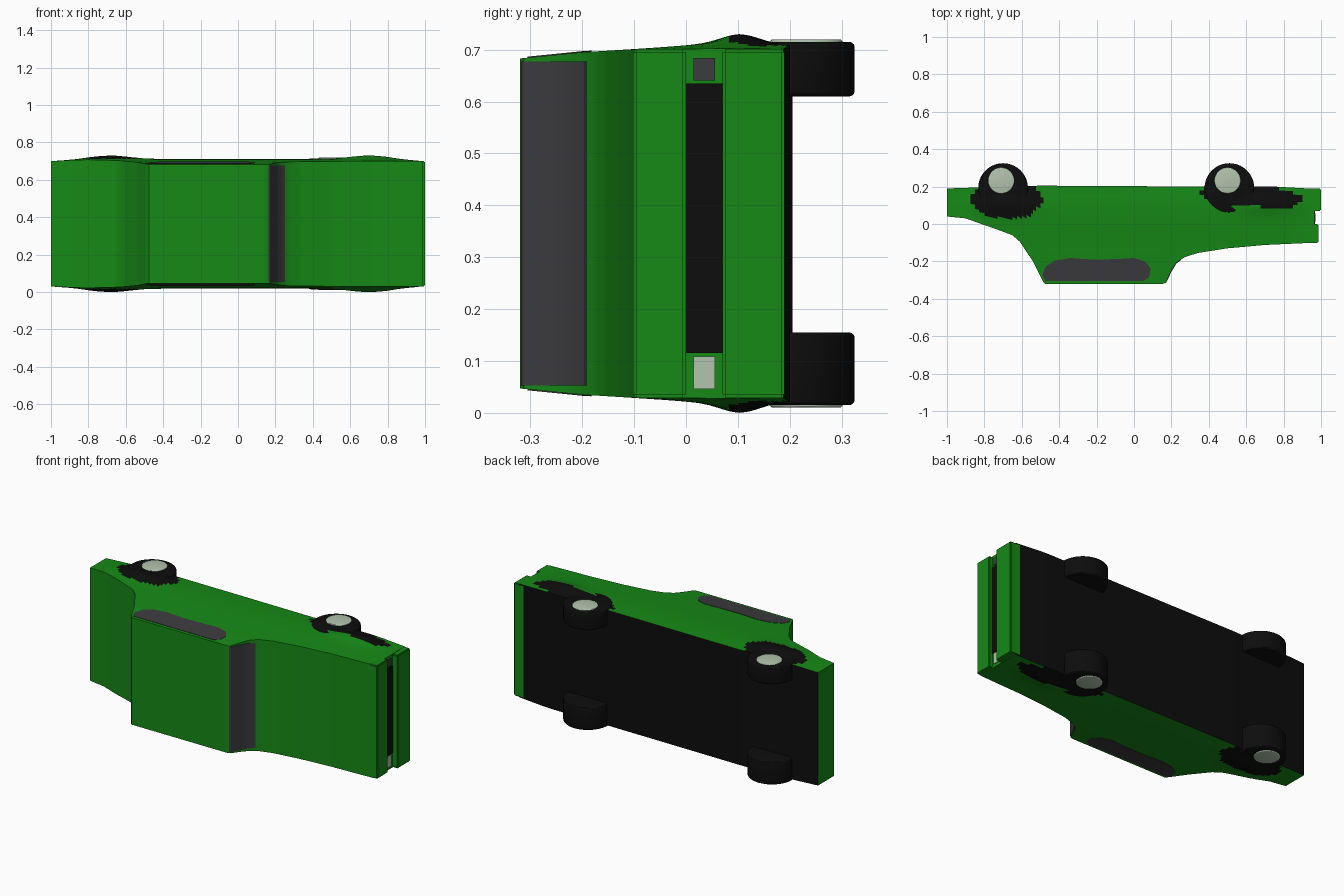
import bpy, bmesh, math

if "Cube" in bpy.data.objects:
    bpy.data.objects.remove(bpy.data.objects["Cube"])

ZC = 0.365  # the car lies on its side: roof towards -y, wheels towards +y


def material(name, r, g, b):
    m = bpy.data.materials.new(name)
    m.diffuse_color = (r, g, b, 1)
    m.use_nodes = True
    m.node_tree.nodes["Principled BSDF"].inputs["Base Color"].default_value = m.diffuse_color
    return m


GREEN = material("green_paint", 0.008, 0.25, 0.008)
BLACK = material("black_rubber", 0.004, 0.004, 0.004)
GLASS = material("grey_glass", 0.045, 0.045, 0.05)
PALE = material("pale_metal", 0.45, 0.55, 0.42)


def lerp(table, t):
    if t <= table[0][0]:
        return table[0][1]
    for (a, va), (b, vb) in zip(table, table[1:]):
        if t <= b:
            return va + (vb - va) * (t - a) / (b - a)
    return table[-1][1]


# Side outline: upper line, underside line, and half width by height
TOP = [(-1, 0.04), (-0.9, 0.03), (-0.83, 0.005), (-0.73, -0.03), (-0.65, -0.06),
       (-0.61, -0.095), (-0.54, -0.2), (-0.485, -0.31), (-0.475, -0.32), (0.155, -0.32),
       (0.17, -0.312), (0.2, -0.25), (0.225, -0.208), (0.27, -0.178), (0.34, -0.155),
       (0.5, -0.13), (0.7, -0.112), (0.965, -0.1)]
LOW = [(-1, 0.19), (-0.85, 0.195), (-0.5, 0.205), (0.4, 0.2), (0.75, 0.2), (0.965, 0.188)]
WIDE = [(-0.32, 0.318), (-0.2, 0.33), (-0.1, 0.336), (0.0, 0.343), (0.1, 0.347), (0.2, 0.342)]
ARCHES = [(-0.68, 0.13, 0.19, 0.10), (0.58, 0.16, 0.22, 0.065), (0.76, 0.13, 0.14, 0.05)]


def half_width(x, y):
    w = lerp(WIDE, y)
    w -= max(0, w - 0.335) * min(1, max(0, abs(x) - 0.8) / 0.2)
    bulge = max(math.exp(-((x - c) / 0.14) ** 2) for c in (-0.68, 0.7))
    return w + 0.018 * bulge * math.exp(-((y - 0.105) / 0.055) ** 2)


def in_arch(p):
    return any(((p.x - x) / rx) ** 2 + ((p.y - y) / ry) ** 2 < 1 for x, y, rx, ry in ARCHES)


def finish(name, bm, mats, angle=30):
    bmesh.ops.recalc_face_normals(bm, faces=bm.faces)
    me = bpy.data.meshes.new(name)
    bm.to_mesh(me)
    bm.free()
    ob = bpy.data.objects.new(name, me)
    bpy.context.collection.objects.link(ob)
    for m in mats:
        me.materials.append(m)
    bpy.ops.object.select_all(action='DESELECT')
    ob.select_set(True)
    bpy.context.view_layer.objects.active = ob
    bpy.ops.object.shade_smooth_by_angle(angle=math.radians(angle))
    return ob


def box(name, x0, x1, y0, y1, z0, z1, mat, bevel=0.006):
    bm = bmesh.new()
    bmesh.ops.create_cube(bm, size=1)
    for v in bm.verts:
        v.co = ((x0 + x1) / 2 + v.co.x * (x1 - x0), (y0 + y1) / 2 + v.co.y * (y1 - y0),
                (z0 + z1) / 2 + v.co.z * (z1 - z0))
    if bevel:
        bmesh.ops.bevel(bm, geom=bm.edges[:], offset=bevel, segments=2, affect='EDGES')
    return finish(name, bm, [mat])


def prism(name, lower, upper, mat):
    bm = bmesh.new()
    a = [bm.verts.new(p) for p in lower]
    b = [bm.verts.new(p) for p in upper]
    bm.faces.new(a)
    bm.faces.new(b)
    for i in range(len(a)):
        j = (i + 1) % len(a)
        bm.faces.new((a[i], a[j], b[j], b[i]))
    return finish(name, bm, [mat])


def disc(name, x, y, r, z0, z1, mat, bevel):
    bm = bmesh.new()
    bmesh.ops.create_cone(bm, cap_ends=True, segments=40, radius1=r, radius2=r, depth=abs(z1 - z0))
    rims = [e for e in bm.edges if any(len(f.verts) > 4 for f in e.link_faces)]
    bmesh.ops.bevel(bm, geom=rims, offset=bevel, segments=3, profile=0.5, affect='EDGES')
    bmesh.ops.translate(bm, verts=bm.verts, vec=(x, y, (z0 + z1) / 2))
    return finish(name, bm, [mat])


# Body shell: cross-sections lofted along the length
ROWS = 16
keys = [x for x, _ in TOP]
xs = sorted(keys + [x for x in (-1 + 0.025 * i for i in range(79))
                    if min(abs(x - k) for k in keys) > 0.008])
bm = bmesh.new()
rings = []
for x in xs:
    t, l = lerp(TOP, x), lerp(LOW, x)
    ys = [l + (t - l) * i / ROWS for i in range(ROWS + 1)]
    ring = [(x, y, ZC + half_width(x, y)) for y in ys]
    ring += [(x, y, ZC - half_width(x, y)) for y in reversed(ys)]
    rings.append([bm.verts.new(p) for p in ring])
n = len(rings[0])
for a, b in zip(rings, rings[1:]):
    for i in range(n):
        j = (i + 1) % n
        f = bm.faces.new((a[i], a[j], b[j], b[i]))
        side = i not in (ROWS, n - 1)
        if i == n - 1 or (side and in_arch(f.calc_center_median())):
            f.material_index = 1
bm.faces.new(rings[0])
bm.faces.new(rings[-1])
finish("body_shell", bm, [GREEN, BLACK])

# Nose: bonnet lip, bumper, dark grille and headlights
box("bonnet_lip", 0.93, 0.986, -0.102, 0.0, ZC - 0.336, ZC + 0.336, GREEN)
box("front_bumper", 0.93, 1.0, 0.07, 0.19, ZC - 0.336, ZC + 0.336, GREEN)
box("grille", 0.94, 0.968, 0.0, 0.07, ZC - 0.25, ZC + 0.27, BLACK, 0)
box("headlight_low", 0.94, 0.97, 0.008, 0.062, ZC - 0.325, ZC - 0.25, PALE)
box("headlight_high", 0.94, 0.97, 0.008, 0.062, ZC + 0.27, ZC + 0.325, GLASS)

# Windscreen panel following the slope
screen = [(0.163, -0.318), (0.172, -0.313), (0.202, -0.252), (0.228, -0.21), (0.25, -0.195),
          (0.24, -0.17), (0.16, -0.29)]
prism("windscreen", [(x, y, ZC - 0.312) for x, y in screen],
      [(x, y, ZC + 0.312) for x, y in screen], GLASS)

# Side windows with a soft rounded top line
pane = [(-0.475, -0.305), (-0.49, -0.27), (-0.47, -0.225), (-0.42, -0.195), (-0.34, -0.182),
        (-0.22, -0.19), (-0.1, -0.188), (0.0, -0.182), (0.06, -0.2), (0.09, -0.24),
        (0.08, -0.285), (0.05, -0.305)]
for name, s in (("window_low", -1), ("window_high", 1)):
    prism(name, [(x, y, ZC + s * (half_width(x, y) - 0.02)) for x, y in pane],
          [(x, y, ZC + s * (half_width(x, y) + 0.002)) for x, y in pane], GLASS)

# Wheels and hub caps
for end, x in (("rear", -0.7), ("front", 0.51)):
    for side, s in (("low", -1), ("high", 1)):
        inner = 0.21 if s < 0 else 0.245
        disc(f"{end}_wheel_{side}", x, 0.192, 0.133, ZC + s * inner, ZC + s * 0.35, BLACK, 0.01)
        disc(f"{end}_hub_{side}", x - 0.01, 0.232, 0.07, ZC + s * 0.32, ZC + s * 0.355, PALE, 0.006)
